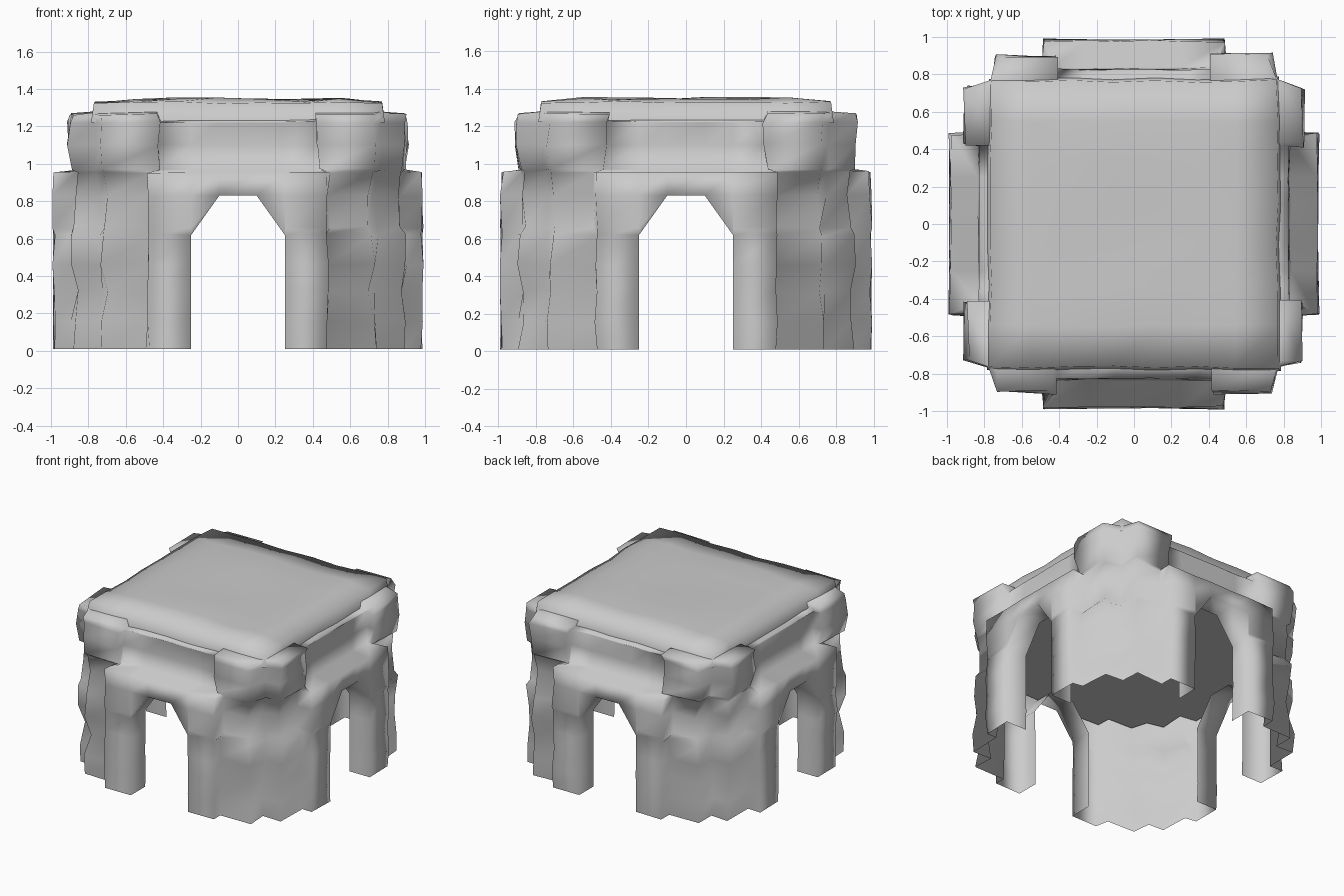
import bpy, bmesh, math, random

if "Cube" in bpy.data.objects:
    bpy.data.objects.remove(bpy.data.objects["Cube"])
random.seed(4)

# Levels: z, arch face distance, arch block half width, corner stone distance, corner stone half width, notch
LEVELS = [
    (0.01, 0.985, 0.48, 0.885, 0.73, 0.74),
    (0.16, 0.985, 0.48, 0.880, 0.735, 0.74),
    (0.32, 0.985, 0.48, 0.865, 0.71, 0.73),
    (0.46, 0.985, 0.48, 0.890, 0.73, 0.745),
    (0.62, 0.985, 0.48, 0.885, 0.72, 0.74),
    (0.66, 0.985, 0.48, 0.865, 0.705, 0.73),
    (0.83, 0.985, 0.48, 0.870, 0.705, 0.735),
    (0.955, 0.98, 0.48, 0.865, 0.72, 0.74),
    (0.97, 0.835, 0.43, 0.885, 0.725, 0.75),
    (1.10, 0.830, 0.42, 0.900, 0.73, 0.76),
    (1.22, 0.825, 0.42, 0.900, 0.73, 0.765),
    (1.265, 0.825, 0.42, 0.895, 0.725, 0.765),
]
SPRING, CROWN = 4, 6          # level indices of the arch opening
OPEN, TOP, DEPTH = 0.25, 0.10, 0.18
WALL_TOP = 1.225


def place(side, u, d, z):
    """Front-side coordinates (u along, d outward) turned to one of four sides."""
    a = side * math.pi / 2
    x, y = u, -d
    return (x * math.cos(a) - y * math.sin(a), x * math.sin(a) + y * math.cos(a), z)


def finish(bm, name, angle):
    bmesh.ops.recalc_face_normals(bm, faces=bm.faces)
    mesh = bpy.data.meshes.new(name)
    bm.to_mesh(mesh)
    bm.free()
    ob = bpy.data.objects.new(name, mesh)
    bpy.context.collection.objects.link(ob)
    bpy.context.view_layer.objects.active = ob
    ob.select_set(True)
    bpy.ops.object.shade_smooth_by_angle(angle=math.radians(angle))
    ob.select_set(False)
    return ob


def j(s):
    return random.uniform(-s, s)


# Stone walls: stacked stepped rings with an arch left open on every side
bm = bmesh.new()
rings = []
for i, (z, da, ua, db, ub, n) in enumerate(LEVELS):
    ring = []
    for s in range(4):
        pts = [(-n, n), (-ub, db), (-ua, db), (-ua, da), (-OPEN, da), (-TOP, da),
               (TOP, da), (OPEN, da), (ua, da), (ua, db), (ub, db)]
        for k, (u, d) in enumerate(pts):
            stone = k in (0, 1, 2, 9, 10)
            amp = 0.016 if stone else (0.008 if k in (3, 8) else 0.004)
            ju = 0 if 4 <= k <= 7 else j(amp)
            jz = 0 if i == 0 or 4 <= k <= 7 else j(0.006)
            zz = z if stone else min(z, WALL_TOP)
            ring.append(bm.verts.new(place(s, u + ju, d + j(amp), zz + jz)))
    rings.append(ring)
# closing rim under the roof
rings.append([bm.verts.new((max(-.76, min(.76, v.co.x)), max(-.76, min(.76, v.co.y)), v.co.z + .01))
              for v in rings[-1]])

N = 44
for i in range(len(rings) - 1):
    for c in range(N):
        k, e = c % 11, (c + 1) % N
        lo, hi = rings[i], rings[i + 1]
        if i < CROWN and k in (4, 5, 6):
            continue
        bm.faces.new((lo[c], lo[e], hi[e], hi[c]))

# haunches of the arch and the inward reveals
for s in range(4):
    b = s * 11
    for side, inner in ((4, 5), (7, 6)):
        bm.faces.new([rings[r][b + side] for r in range(SPRING, CROWN + 1)]
                     + [rings[CROWN][b + inner]])
    path = [rings[r][b + 4] for r in range(SPRING + 1)] + [rings[CROWN][b + 5], rings[CROWN][b + 6]]
    path += [rings[r][b + 7] for r in range(SPRING, -1, -1)]
    a = s * math.pi / 2
    back = [bm.verts.new((v.co.x - DEPTH * math.sin(a), v.co.y + DEPTH * math.cos(a), v.co.z))
            for v in path]
    for p in range(len(path) - 1):
        bm.faces.new((path[p], path[p + 1], back[p + 1], back[p]))
outline = [(v.co.x * .985, v.co.y * .985, .84) for v in rings[CROWN]]
finish(bm, "stone_walls", 130)

# Ceiling just above the arch crowns
bm = bmesh.new()
bm.faces.new([bm.verts.new(p) for p in outline])
finish(bm, "ceiling", 130)

# Roof slab: uneven top sheet with a skirt hanging over the walls
bm = bmesh.new()
bmesh.ops.create_grid(bm, x_segments=7, y_segments=7, size=0.765)
for v in bm.verts:
    edge = v.is_boundary
    v.co.x += j(0.008)
    v.co.y += j(0.008)
    v.co.z = 1.328 + j(0.006) if edge else 1.345 + j(0.012)
rim = [e for e in bm.edges if e.is_boundary]
ext = bmesh.ops.extrude_edge_only(bm, edges=rim)
for v in [g for g in ext["geom"] if isinstance(g, bmesh.types.BMVert)]:
    v.co.x *= 1.02
    v.co.y *= 1.02
    v.co.z = 1.22 + j(0.005)
finish(bm, "roof_slab", 130)
